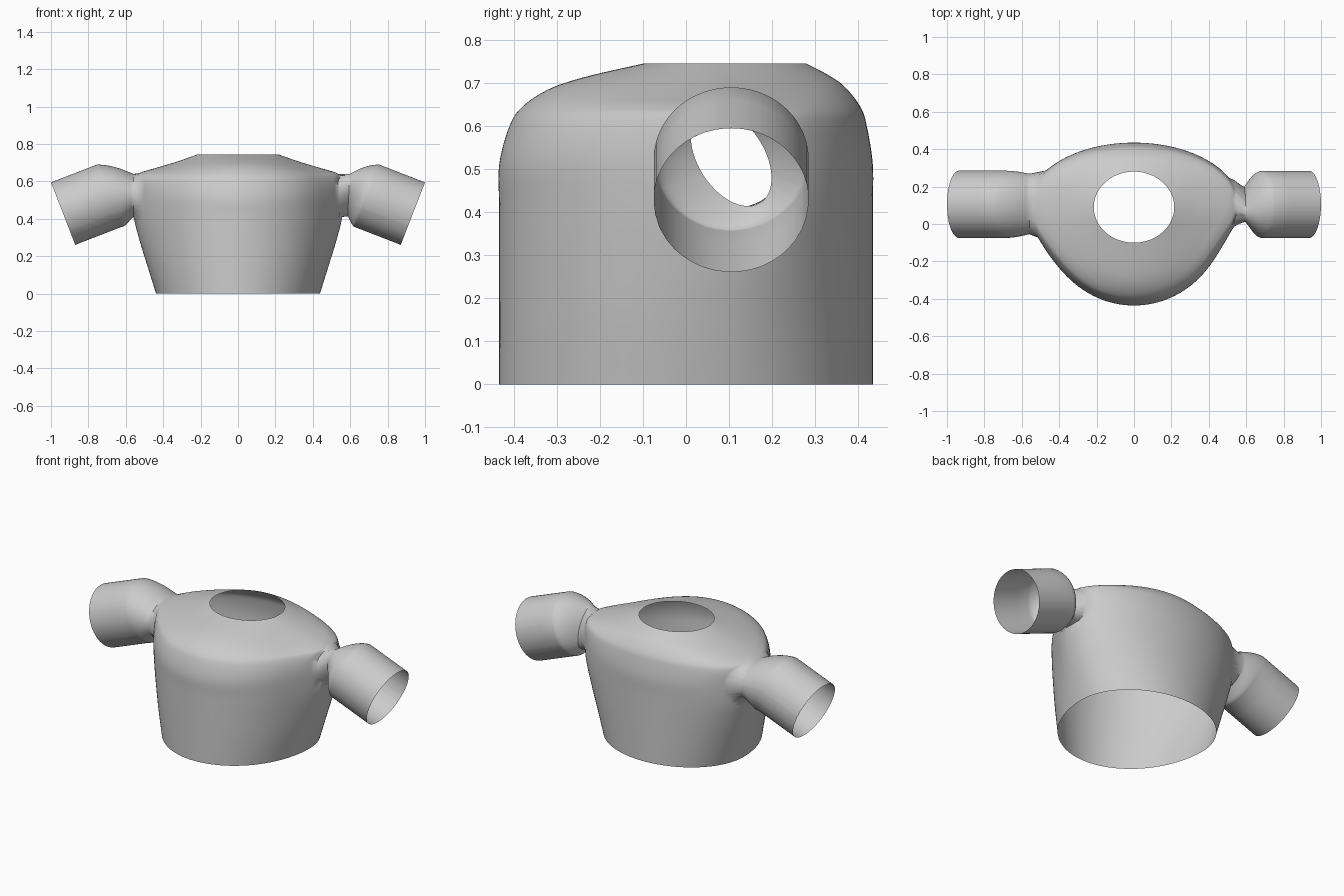
import bpy, bmesh, math
from mathutils import Vector

if "Cube" in bpy.data.objects:
    bpy.data.objects.remove(bpy.data.objects["Cube"])

COLS, SUB = 192, 6
TAU = math.tau

# torso sections: front y, front z, back y, back z, side x, side z, centre y, chest half width
SECTIONS = [
    (-.434, 0, .434, 0, .438, 0, .07, .438),
    (-.434, .15, .434, .15, .485, .15, .08, .47),
    (-.434, .28, .434, .28, .525, .28, .09, .49),
    (-.434, .41, .434, .41, .557, .41, .1, .505),
    (-.434, .51, .434, .51, .565, .54, .1, .505),
    (-.41, .60, .42, .60, .56, .62, .1, .485),
    (-.38, .645, .405, .645, .52, .648, .1, .45),
    (-.32, .685, .37, .69, .44, .672, .1, .385),
    (-.235, .714, .335, .716, .33, .705, .095, .305),
    (-.10, .745, .28, .745, .215, .745, .09, .215),
]


def spline(rows, i, t):
    """Smooth interpolation between neighbouring sections."""
    p1, p2 = rows[i], rows[i + 1]
    p0, p3 = rows[max(i - 1, 0)], rows[min(i + 2, len(rows) - 1)]
    return [b + .5 * t * (c - a + t * (2 * a - 5 * b + 4 * c - d + t * (3 * (b - c) + d - a)))
            for a, b, c, d in zip(p0, p1, p2, p3)]


def section_point(s, a):
    """Oval with the shoulder swelling out of the rounder chest."""
    yf, zf, yb, zb, xs, zs, yc, chest = s
    c, n = math.cos(a), math.sin(a)
    front = n < 0
    swell = abs(c) ** (18 if c > 0 else 9) if front else 1
    x = c * (chest + (xs - chest) * swell)
    y = yc + n * ((yc - yf) if front else (yb - yc))
    return Vector((x, y, zs + ((zf if front else zb) - zs) * n * n))


bm = bmesh.new()

# torso shell, open at hem and neck
rows = [spline(SECTIONS, i, k / SUB) for i in range(len(SECTIONS) - 1) for k in range(SUB)]
rows.append(SECTIONS[-1])
grid = [[bm.verts.new(section_point(s, TAU * j / COLS)) for j in range(COLS)] for s in rows]
for lo, hi in zip(grid, grid[1:]):
    for j in range(COLS):
        k = (j + 1) % COLS
        bm.faces.new((lo[j], lo[k], hi[k], hi[j]))


def add_sleeve(side, cy, ry, hole_x, pinch):
    """Cut an armhole, then loft a sleeve from its rim."""
    cz, rz = .525, .115

    def inside(v):
        return v.co.x * side > .4 and ((v.co.y - cy) / ry) ** 2 + ((v.co.z - cz) / rz) ** 2 < 1

    bmesh.ops.delete(bm, geom=[f for f in bm.faces if any(inside(v) for v in f.verts)],
                     context='FACES')
    rim = {v for e in bm.edges if e.is_boundary for v in e.verts
           if v.co.x * side > .35 and .36 < v.co.z < .69 and abs(v.co.y - cy) < .25}

    def angle(v):
        return math.atan2((v.co.z - cz) / rz, (v.co.y - cy) / ry)

    rim = sorted(rim, key=angle)
    angles = [angle(v) for v in rim]
    for v, a in zip(rim, angles):
        x = max(abs(v.co.x), hole_x)
        v.co = Vector((side * x, cy + ry * math.cos(a), cz + rz * math.sin(a)))

    # sleeve ring: centre x, z, half depth, half height, lean, centre y, twist
    def ring(x, z, dy, dz, lean, y, twist=0):
        return [Vector((side * (x + dz * lean * math.sin(a)),
                        y + dy * math.cos(a) - twist * dz * math.sin(a),
                        z + dz * math.sin(a))) for a in angles]

    start = pinch or (hole_x, cz, ry, rz, 0, cy, 0)
    full = (.69, .523, .18, .167, .388, .105, 0)
    rings = []
    if pinch:
        neck = ring(*pinch)
        for f in (.25, .5, .75, 1):
            g = f * f * (3 - 2 * f)
            rings.append([v.co.lerp(n, g) for v, n in zip(rim, neck)])
    for k in range(1, 11):
        f = k / 10
        g = math.sin(f * math.pi / 2)
        rings.append(ring(*[a + (b - a) * (g if i in (2, 3, 6) else f)
                            for i, (a, b) in enumerate(zip(start, full))]))
    for f in (.33, .67, 1):
        rings.append(ring(.69 + .245 * f, .523 - .095 * f, .18, .167, .388, .105))
    prev, n = rim, len(rim)
    for pts in rings:
        cur = [bm.verts.new(p) for p in pts]
        for j in range(n):
            k = (j + 1) % n
            bm.faces.new((prev[j], prev[k], cur[k], cur[j]))
        prev = cur


add_sleeve(-1, .107, .162, .56, None)
add_sleeve(1, .11, .125, .535, (.592, .527, .085, .113, .05, .105, .35))

bmesh.ops.delete(bm, geom=[v for v in bm.verts if not v.link_faces], context='VERTS')
bmesh.ops.recalc_face_normals(bm, faces=bm.faces)
mesh = bpy.data.meshes.new("shirt")
bm.to_mesh(mesh)
bm.free()

# one grey cloth colour
cloth = bpy.data.materials.new("grey cloth")
cloth.diffuse_color = (.6, .6, .6, 1)
cloth.use_nodes = True
cloth.node_tree.nodes["Principled BSDF"].inputs["Base Color"].default_value = cloth.diffuse_color
mesh.materials.append(cloth)
shirt = bpy.data.objects.new("shirt", mesh)
bpy.context.collection.objects.link(shirt)
bpy.context.view_layer.objects.active = shirt
shirt.select_set(True)
bpy.ops.object.shade_smooth_by_angle(angle=math.radians(50))
